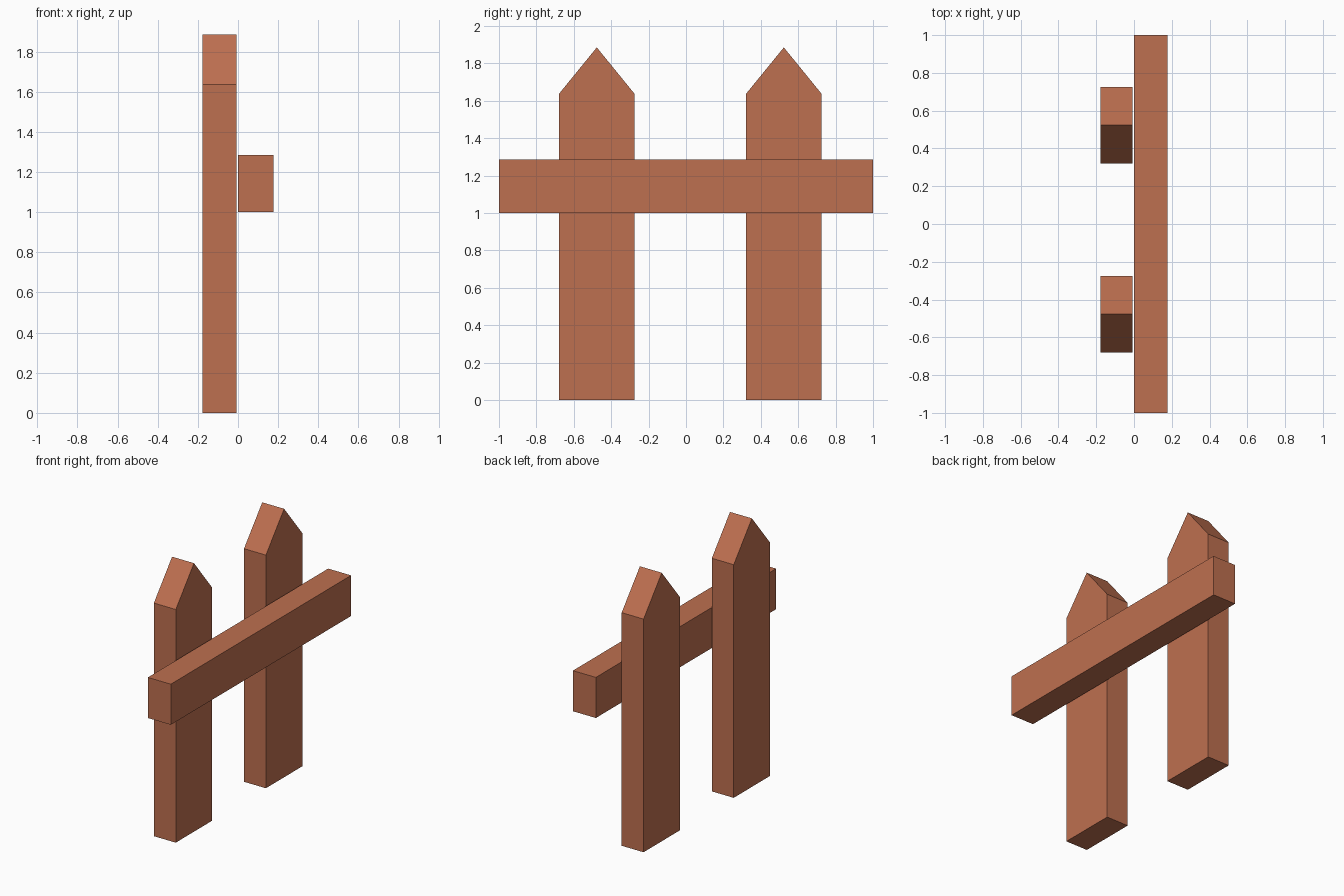
import bpy

if "Cube" in bpy.data.objects:
    bpy.data.objects.remove(bpy.data.objects["Cube"])

# Single wood colour
wood = bpy.data.materials.new("reddish_wood")
wood.diffuse_color = (0.515, 0.160, 0.080, 1.0)
wood.use_nodes = True
wood.node_tree.nodes["Principled BSDF"].inputs["Base Color"].default_value = wood.diffuse_color


def extrude_profile(name, profile, x0, x1):
    """Extrude a (y, z) outline, counter-clockwise seen from +x, from x0 to x1."""
    n = len(profile)
    verts = [(x, y, z) for x in (x0, x1) for y, z in profile]
    faces = [tuple(reversed(range(n))), tuple(range(n, 2 * n))]
    faces += [(i, (i + 1) % n, n + (i + 1) % n, n + i) for i in range(n)]
    mesh = bpy.data.meshes.new(name)
    mesh.from_pydata(verts, [], faces)
    mesh.materials.append(wood)
    obj = bpy.data.objects.new(name, mesh)
    bpy.context.collection.objects.link(obj)
    return obj


# Pointed pickets
half, shoulder, tip = 0.202, 1.637, 1.885
for name, y in (("front_picket", -0.477), ("back_picket", 0.523)):
    extrude_profile(name, [(y - half, 0), (y + half, 0), (y + half, shoulder),
                           (y, tip), (y - half, shoulder)], -0.178, -0.008)

# Horizontal rail
extrude_profile("rail", [(-1, 1.0), (1, 1.0), (1, 1.285), (-1, 1.285)], 0.0, 0.178)
